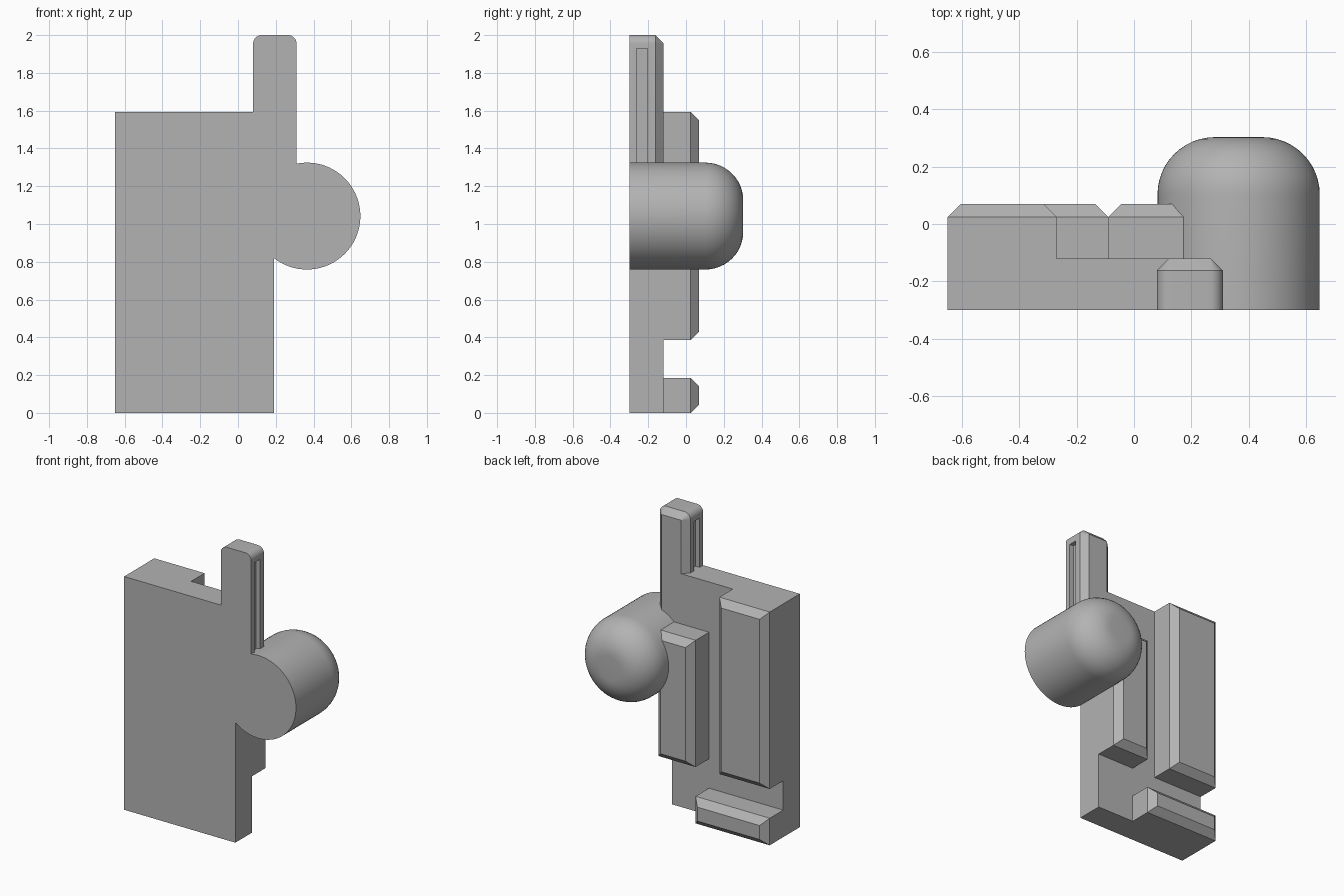
import bpy, bmesh
from math import sin, cos, pi, radians

cube = bpy.data.objects.get("Cube")
if cube:
    bpy.data.objects.remove(cube, do_unlink=True)

grey = bpy.data.materials.new("plain grey")
grey.use_nodes = True
grey.diffuse_color = (0.45, 0.45, 0.45, 1)
grey.node_tree.nodes["Principled BSDF"].inputs["Base Color"].default_value = grey.diffuse_color

FRONT, PLATE_BACK = -0.30, -0.12
BLOCK_BACK, CHAMFER = 0.07, 0.045


def loft(name, rings):
    """Join matching closed rings of points and cap both ends."""
    bm = bmesh.new()
    loops = [[bm.verts.new(p) for p in ring] for ring in rings]
    for a, b in zip(loops, loops[1:]):
        for i in range(len(a)):
            j = (i + 1) % len(a)
            bm.faces.new((a[i], a[j], b[j], b[i]))
    bm.faces.new(loops[0])
    bm.faces.new(loops[-1])
    bmesh.ops.remove_doubles(bm, verts=bm.verts, dist=0.0001)
    bmesh.ops.recalc_face_normals(bm, faces=bm.faces)
    mesh = bpy.data.meshes.new(name)
    bm.to_mesh(mesh)
    bm.free()
    mesh.materials.append(grey)
    obj = bpy.data.objects.new(name, mesh)
    bpy.context.collection.objects.link(obj)
    return obj


def rect(x0, x1, z0, z1, y):
    return [(x0, y, z0), (x1, y, z0), (x1, y, z1), (x0, y, z1)]


def box(name, x0, x1, y0, y1, z0, z1):
    return loft(name, [rect(x0, x1, z0, z1, y) for y in (y0, y1)])


def chamfered_block(name, x0, x1, z0, z1):
    c = CHAMFER
    return loft(name, [rect(x0, x1, z0, z1, PLATE_BACK - 0.02),
                       rect(x0, x1, z0, z1, BLOCK_BACK - c),
                       rect(x0 + c, x1 - c, z0 + c, z1 - c, BLOCK_BACK)])


def smooth(obj):
    bpy.ops.object.select_all(action="DESELECT")
    obj.select_set(True)
    bpy.context.view_layer.objects.active = obj
    bpy.ops.object.shade_smooth_by_angle(angle=radians(30))


# Flat plate and the raised blocks on its back
box("base_plate", -0.65, 0.19, FRONT, PLATE_BACK, 0, 1.593)
chamfered_block("tall_block", -0.65, -0.27, 0.385, 1.593)
chamfered_block("short_block", -0.09, 0.19, 0.385, 1.25)
chamfered_block("bottom_bar", -0.65, -0.09, 0, 0.185)

# Round drum with a softly rounded back end
CX, CZ, R, FILLET, DRUM_BACK = 0.365, 1.042, 0.283, 0.2, 0.303
profile = [(FRONT, R)]
for k in range(13):
    a = k / 12 * pi / 2
    profile.append((DRUM_BACK - FILLET + FILLET * sin(a), R - FILLET + FILLET * cos(a)))
drum = loft("drum", [[(CX + r * cos(t * pi / 36), y, CZ + r * sin(t * pi / 36))
                      for t in range(72)] for y, r in profile])
smooth(drum)


# Upright post with rounded top corners and a chamfered back
def post_ring(y, inset):
    x0, x1, top, r = 0.08, 0.31, 2.0, CHAMFER
    pts = [(x0 + inset, y, 1.2), (x1 - inset, y, 1.2)]
    for cx, start in ((x1 - r, 0), (x0 + r, pi / 2)):
        for k in range(9):
            a = start + k / 8 * pi / 2
            pts.append((cx + (r - inset) * cos(a), y, top - r + (r - inset) * sin(a)))
    return pts


post = loft("post", [post_ring(FRONT, 0), post_ring(PLATE_BACK - 0.042, 0),
                     post_ring(PLATE_BACK, 0.042)])

# Shallow slots in both sides of the post
for x in (0.08, 0.31):
    cutter = box("slot_cutter", x - 0.03, x + 0.03, -0.262, -0.203, 1.25, 1.93)
    cutter.hide_render = True
    mod = post.modifiers.new("slot", "BOOLEAN")
    mod.operation = "DIFFERENCE"
    mod.solver = "EXACT"
    mod.object = cutter
    bpy.ops.object.select_all(action="DESELECT")
    bpy.context.view_layer.objects.active = post
    post.select_set(True)
    bpy.ops.object.modifier_apply(modifier=mod.name)
    bpy.data.objects.remove(cutter, do_unlink=True)
smooth(post)
